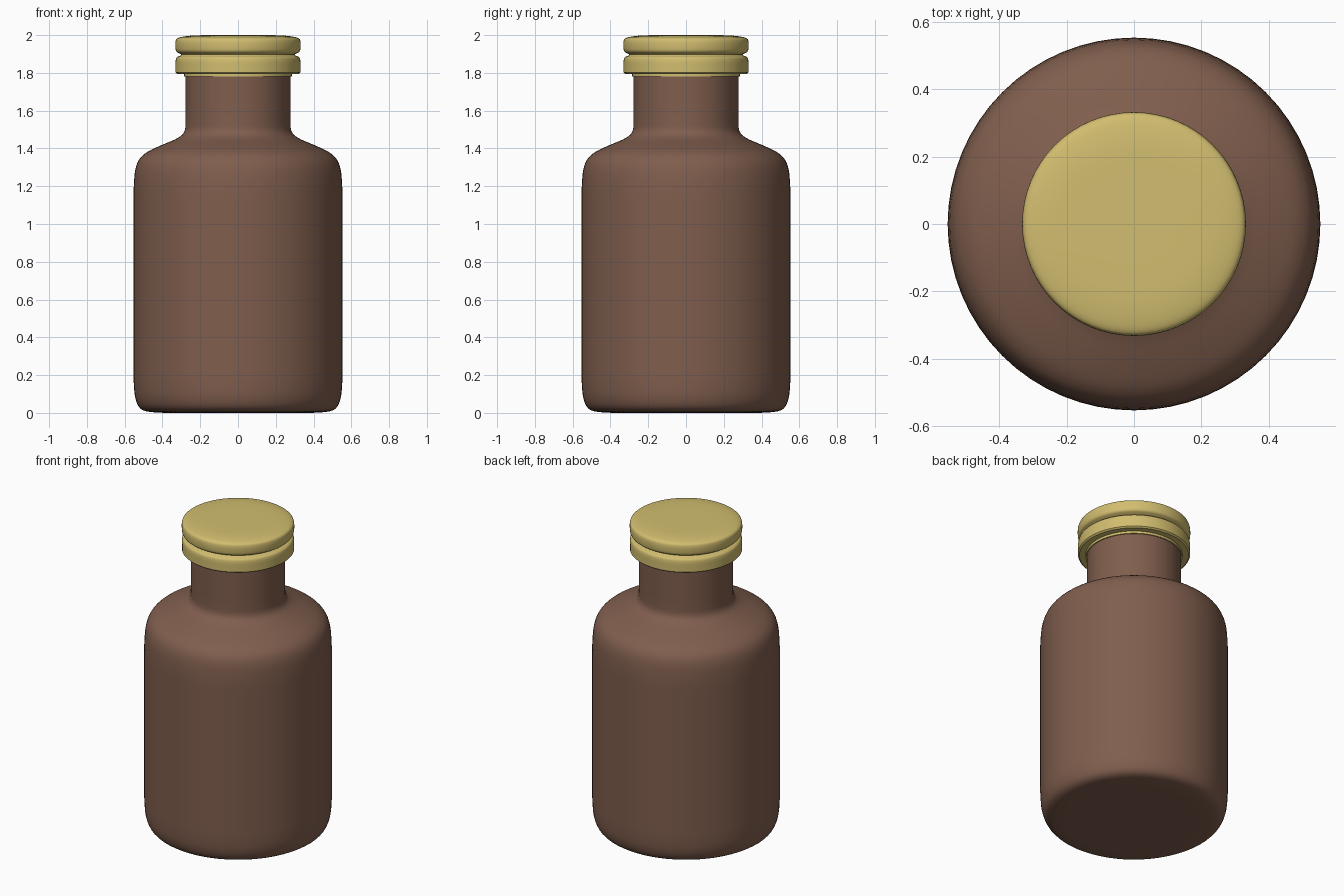
import bpy, bmesh, math

cube = bpy.data.objects.get("Cube")
if cube:
    bpy.data.objects.remove(cube, do_unlink=True)


def material(name, rgb):
    mat = bpy.data.materials.new(name)
    mat.use_nodes = True
    mat.diffuse_color = (*rgb, 1)
    mat.node_tree.nodes["Principled BSDF"].inputs["Base Color"].default_value = (*rgb, 1)
    return mat


def soften(points, passes=2):
    """Round a profile by cutting its corners, keeping both ends."""
    for _ in range(passes):
        cut = [points[0]]
        for (r1, z1), (r2, z2) in zip(points, points[1:]):
            cut.append((r1 * .75 + r2 * .25, z1 * .75 + z2 * .25))
            cut.append((r1 * .25 + r2 * .75, z1 * .25 + z2 * .75))
        points = cut + [points[-1]]
    return points


def lathe(name, profile, mat, sides=64):
    """Spin a profile of (radius, height) points into a closed solid."""
    bm = bmesh.new()
    verts = [bm.verts.new((r, 0, z)) for r, z in profile]
    edges = [bm.edges.new(pair) for pair in zip(verts, verts[1:])]
    bmesh.ops.spin(bm, geom=verts + edges, axis=(0, 0, 1), cent=(0, 0, 0),
                   angle=math.tau, steps=sides, use_merge=True)
    bmesh.ops.remove_doubles(bm, verts=bm.verts, dist=1e-5)
    bmesh.ops.recalc_face_normals(bm, faces=bm.faces)
    mesh = bpy.data.meshes.new(name)
    bm.to_mesh(mesh)
    bm.free()
    mesh.materials.append(mat)
    obj = bpy.data.objects.new(name, mesh)
    bpy.context.collection.objects.link(obj)
    bpy.ops.object.select_all(action="DESELECT")
    obj.select_set(True)
    bpy.context.view_layer.objects.active = obj
    bpy.ops.object.shade_smooth_by_angle(angle=math.radians(40))


brown = material("brown glass", (0.215, 0.112, 0.075))
yellow = material("pale yellow", (0.64, 0.51, 0.16))

# Bottle: rounded base, straight wall, sloping shoulder and neck
lathe("bottle", soften([
    (0, 0), (.38, 0), (.44, .002), (.515, .012), (.545, .07), (.553, .16), (.553, .26),
    (.553, 1.08), (.553, 1.2), (.543, 1.31), (.505, 1.37), (.42, 1.412),
    (.32, 1.452), (.28, 1.485), (.278, 1.55), (.278, 1.62), (.278, 1.78), (.278, 1.8),
    (0, 1.8)]), brown)

# Stopper skirt: thin lip under a crisp lower flange
lathe("stopper_lower_ring",
      [(0, 1.78), (.285, 1.78), (.285, 1.795), (.322, 1.795)]
      + soften([(.331, 1.803), (.331, 1.83), (.331, 1.865), (.325, 1.885),
                (.30, 1.892), (.30, 1.905)])
      + [(0, 1.905)], yellow)

# Stopper top: rounded disc above the groove
lathe("stopper_top", soften([
    (0, 1.895), (.295, 1.895), (.31, 1.902), (.328, 1.912), (.332, 1.935), (.332, 1.965),
    (.325, 1.985), (.27, 1.996), (.2, 2), (0, 2)]), yellow)
